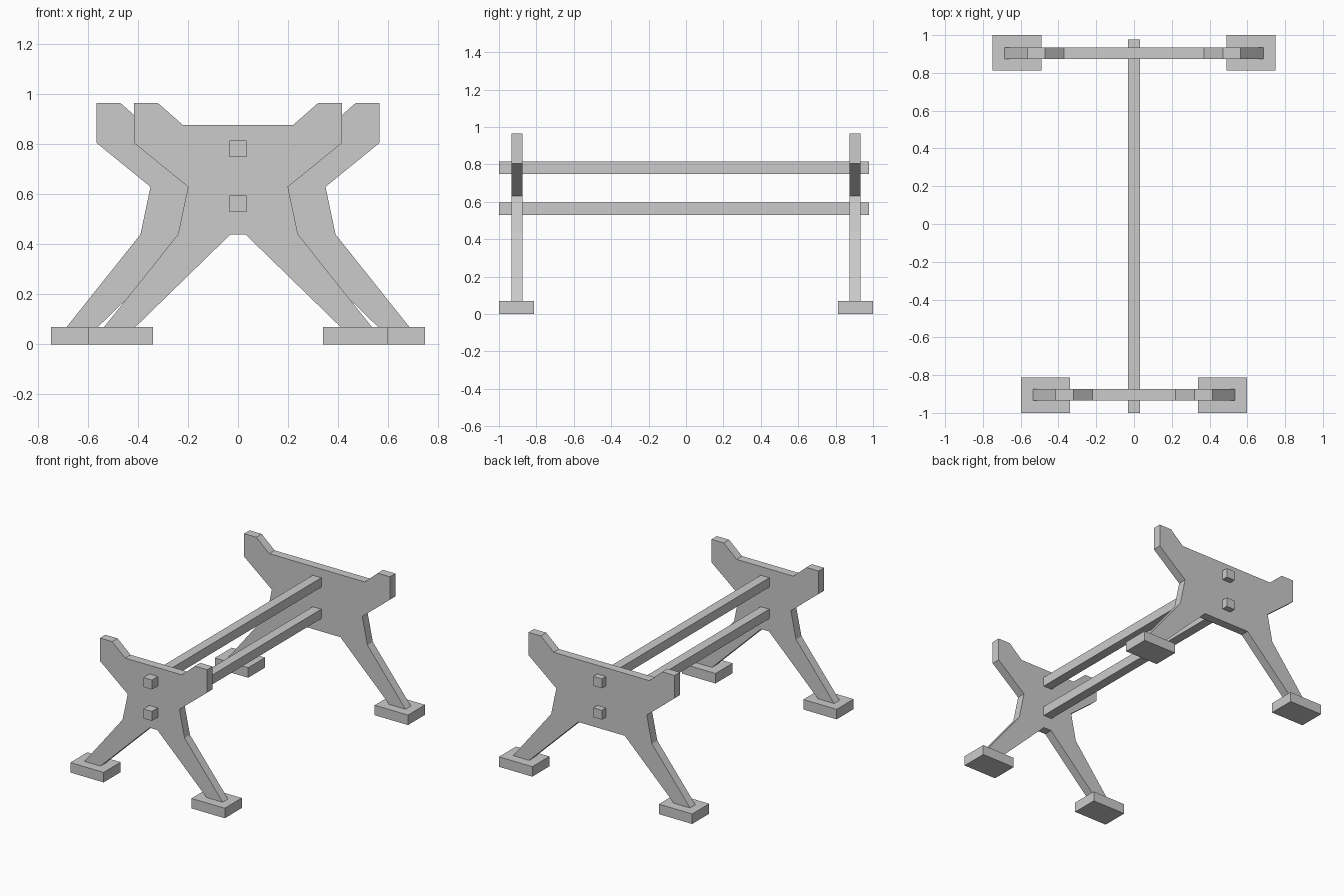
import bpy, bmesh

if "Cube" in bpy.data.objects:
    bpy.data.objects.remove(bpy.data.objects["Cube"])


def finish(name, bm):
    bmesh.ops.recalc_face_normals(bm, faces=bm.faces)
    mesh = bpy.data.meshes.new(name)
    bm.to_mesh(mesh)
    bm.free()
    obj = bpy.data.objects.new(name, mesh)
    bpy.context.collection.objects.link(obj)
    return obj


def box(name, x0, x1, y0, y1, z0, z1):
    bm = bmesh.new()
    bmesh.ops.create_cube(bm, size=1)
    bmesh.ops.scale(bm, vec=(x1 - x0, y1 - y0, z1 - z0), verts=bm.verts)
    bmesh.ops.translate(bm, vec=((x0 + x1) / 2, (y0 + y1) / 2, (z0 + z1) / 2), verts=bm.verts)
    return finish(name, bm)


# Right half of the trestle outline, from the crotch round to the top notch
HALF = [(0.03, 0.44), (0.41, 0.07), (0.535, 0.07), (0.24, 0.44), (0.20, 0.63),
        (0.415, 0.805), (0.415, 0.965), (0.32, 0.965), (0.22, 0.877)]


def trestle(name, y, widen):
    right = [(x + widen, z) for x, z in HALF]
    outline = right + [(-x, z) for x, z in reversed(right)]
    bm = bmesh.new()
    face = bm.faces.new([bm.verts.new((x, y - 0.03, z)) for x, z in outline])
    res = bmesh.ops.extrude_face_region(bm, geom=[face], use_keep_orig=True)
    moved = [v for v in res["geom"] if isinstance(v, bmesh.types.BMVert)]
    bmesh.ops.translate(bm, vec=(0, 0.06, 0), verts=moved)
    return finish(name, bm)


# End trestles with their feet; the back one is wider
for end, sy, widen in (("front", -1, 0.0), ("back", 1, 0.15)):
    trestle(end + "_trestle", sy * 0.904, widen)
    y0, y1 = sorted((sy * 0.812, sy * 1.0))
    for side, sx in (("left", -1), ("right", 1)):
        x0, x1 = sorted((sx * (0.34 + widen), sx * (0.598 + widen)))
        box(f"{end}_{side}_foot", x0, x1, y0, y1, 0, 0.07)

# Long connecting beams
for name, z in (("lower_beam", 0.53), ("upper_beam", 0.75)):
    box(name, -0.033, 0.033, -1.0, 0.978, z, z + 0.066)
